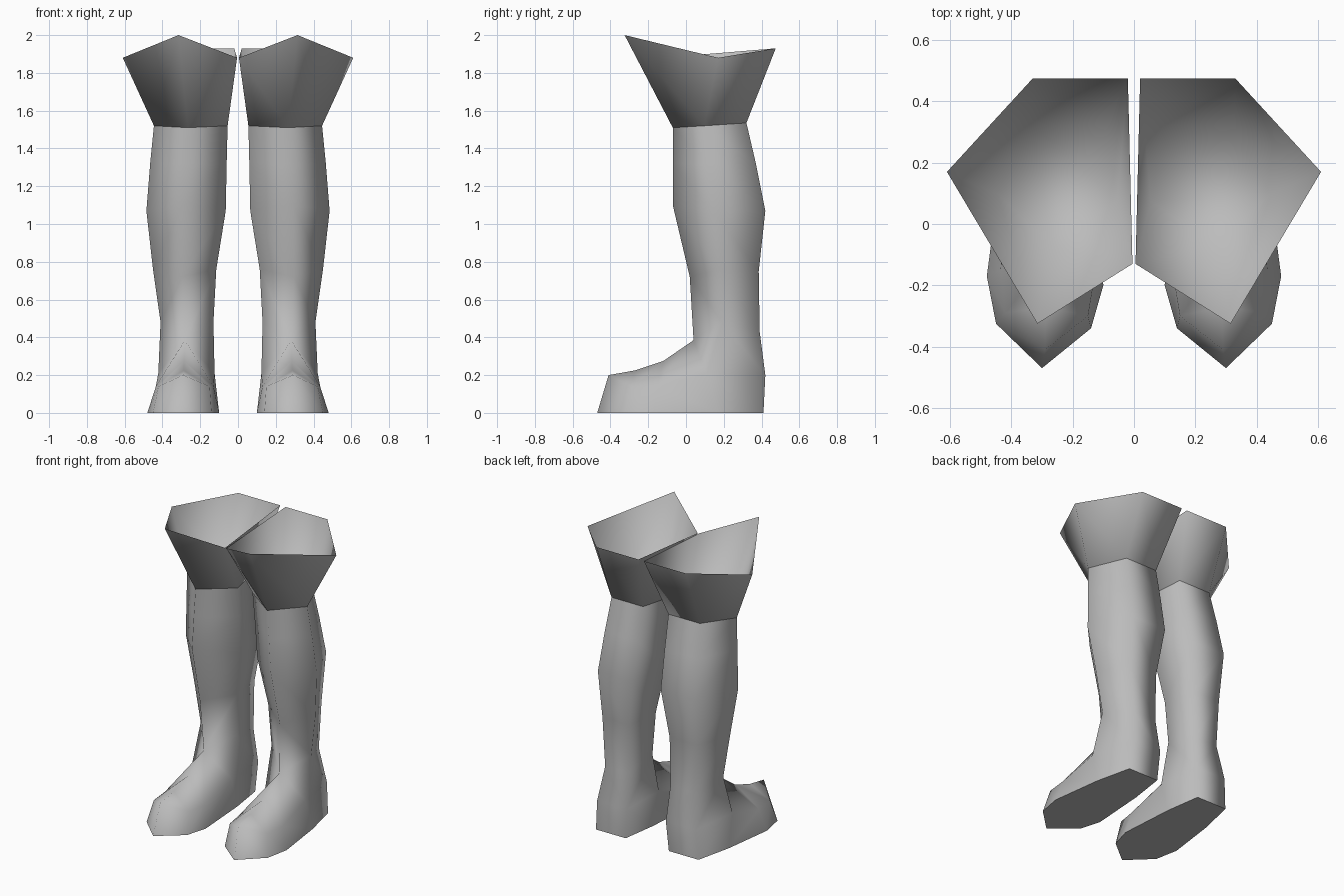
import bpy
import bmesh

cube = bpy.data.objects.get("Cube")
if cube:
    bpy.data.objects.remove(cube, do_unlink=True)

grey = bpy.data.materials.new("plain_grey")
grey.use_nodes = True
COLOR = (0.5, 0.5, 0.5, 1)
grey.diffuse_color = COLOR
grey.node_tree.nodes["Principled BSDF"].inputs["Base Color"].default_value = COLOR


def ring(bm, z_front, z_side, z_back, x_in, x_out, y_front, y_back):
    """Five-sided section: back inner, back outer, outer, front, inner."""
    w, d = x_out - x_in, y_back - y_front
    points = [(x_in + 0.1 * w, y_back, z_back),
              (x_in + 0.7 * w, y_back, z_back),
              (x_out, y_front + 0.43 * d, z_side),
              (x_in + 0.54 * w, y_front, z_front),
              (x_in, y_front + 0.37 * d, z_side)]
    return [bm.verts.new(p) for p in points]


def bridge(bm, low, high):
    n = len(low)
    for i in range(n):
        j = (i + 1) % n
        bm.faces.new((low[i], low[j], high[j], high[i]))


def finish(bm, name):
    """Smooth shaded object, mirrored to give the pair."""
    bmesh.ops.recalc_face_normals(bm, faces=bm.faces)
    for f in bm.faces:
        f.smooth = True
    mesh = bpy.data.meshes.new(name)
    bm.to_mesh(mesh)
    bm.free()
    mesh.materials.append(grey)
    obj = bpy.data.objects.new(name, mesh)
    bpy.context.collection.objects.link(obj)
    obj.modifiers.new("pair", "MIRROR").use_mirror_merge = False


CUFF_SEAM = (1.51, 1.52, 1.535, 0.055, 0.445, -0.07, 0.32)

# Legs, from ankle to the cuff seam
bm = bmesh.new()
sections = [(0.385, 0.48, 0.43, 0.13, 0.41, 0.04, 0.39),
            (0.72, 0.76, 0.75, 0.115, 0.45, 0.02, 0.385),
            (1.1, 1.07, 1.07, 0.065, 0.485, -0.07, 0.42),
            (1.32, 1.32, 1.32, 0.06, 0.465, -0.07, 0.37),
            CUFF_SEAM]
rings = [ring(bm, *s) for s in sections]
for low, high in zip(rings, rings[1:]):
    bridge(bm, low, high)

# Feet: sole outline and the seam line above it
sole_outline = [(0.16, 0.41), (0.38, 0.41), (0.435, 0.17), (0.48, -0.17), (0.45, -0.325),
                (0.3, -0.47), (0.14, -0.34), (0.1, -0.2), (0.125, 0.17)]
sole = [bm.verts.new((x, y, 0)) for x, y in sole_outline]
seam_outline = [(0.145, 0.42, 0.2), (0.365, 0.42, 0.2), (0.422, 0.11, 0.21),
                (0.435, -0.15, 0.14), (0.42, -0.29, 0.14), (0.29, -0.41, 0.2),
                (0.15, -0.3, 0.14), (0.13, -0.18, 0.14), (0.124, 0.11, 0.21)]
seam = [bm.verts.new(p) for p in seam_outline]
bridge(bm, sole, seam)
sole_face = bm.faces.new(sole)
for edge in sole_face.edges:
    edge.smooth = False

# Heel and instep between seam and ankle
back_in, back_out, outer, front, inner = rings[0]
h_in, h_out, s_out, out_a, out_b, toe, in_b, in_a, s_in = seam
instep = bm.verts.new((0.285, -0.12, 0.275))
toe_ridge = bm.verts.new((0.288, -0.27, 0.225))
bm.faces.new((h_in, h_out, back_out, back_in))
for heel, back, side, ankle, a, b in ((h_out, back_out, s_out, outer, out_a, out_b),
                                      (h_in, back_in, s_in, inner, in_a, in_b)):
    bm.faces.new((heel, side, ankle, back))
    bm.faces.new((ankle, side, front))
    bm.faces.new((front, side, a))
    bm.faces.new((front, a, instep))
    bm.faces.new((instep, a, b, toe_ridge))
    bm.faces.new((toe_ridge, b, toe))
finish(bm, "boots")

# Flared cuffs: open bowls with a floor at the seam
bm = bmesh.new()
base = ring(bm, *CUFF_SEAM)
rim_outline = [(0.02, 0.475, 1.93), (0.33, 0.475, 1.93), (0.61, 0.17, 1.88),
               (0.315, -0.325, 2.0), (0.005, -0.13, 1.88)]
rim = [bm.verts.new(p) for p in rim_outline]
bridge(bm, base, rim)
bm.faces.new(base)
finish(bm, "cuffs")
